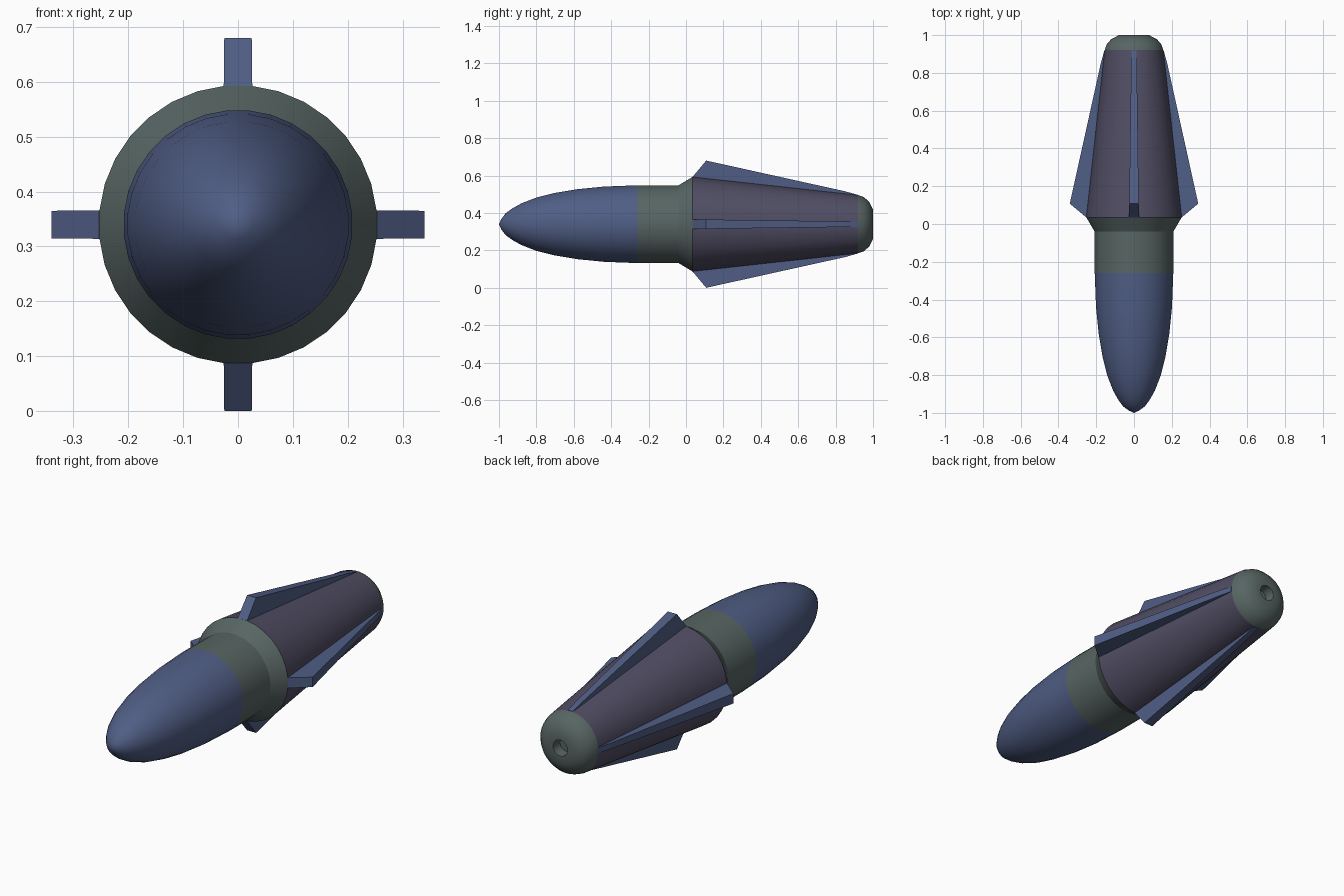
import bpy, bmesh, math
from mathutils import Matrix

if "Cube" in bpy.data.objects:
    bpy.data.objects.remove(bpy.data.objects["Cube"])

AXIS_Z = 0.34     # height of the body axis
SEGMENTS = 32


def material(name, rgb):
    m = bpy.data.materials.new(name)
    m.diffuse_color = (*rgb, 1)
    m.use_nodes = True
    m.node_tree.nodes["Principled BSDF"].inputs["Base Color"].default_value = m.diffuse_color
    return m


blue = material("slate blue", (0.080, 0.112, 0.235))
green = material("grey green", (0.095, 0.130, 0.125))
purple = material("dusky purple", (0.080, 0.075, 0.125))


def finish(bm, name, mat, smooth):
    mesh = bpy.data.meshes.new(name)
    bm.to_mesh(mesh)
    bm.free()
    mesh.materials.append(mat)
    ob = bpy.data.objects.new(name, mesh)
    bpy.context.collection.objects.link(ob)
    if smooth:
        bpy.ops.object.select_all(action='DESELECT')
        ob.select_set(True)
        bpy.context.view_layer.objects.active = ob
        bpy.ops.object.shade_smooth_by_angle(angle=math.radians(30))
    return ob


def lathe(name, profile, mat):
    """Revolve (y, radius) points, front to back, about the body axis."""
    bm = bmesh.new()
    rings = []
    for y, r in profile:
        angles = [(j + 0.5) * math.tau / SEGMENTS for j in range(SEGMENTS)]
        rings.append([bm.verts.new((r * math.cos(a), y, AXIS_Z + r * math.sin(a))) for a in angles])
    for a, b in zip(rings, rings[1:]):
        for j in range(SEGMENTS):
            k = (j + 1) % SEGMENTS
            bm.faces.new((a[j], b[j], b[k], a[k]))
    bmesh.ops.remove_doubles(bm, verts=bm.verts, dist=1e-5)
    return finish(bm, name, mat, True)


# Rounded nose
lathe("nose", [(-1, 0), (-0.988, 0.027), (-0.965, 0.058), (-0.93, 0.084), (-0.88, 0.112),
               (-0.8, 0.143), (-0.7, 0.168), (-0.58, 0.188), (-0.44, 0.202), (-0.26, 0.209)], blue)

# Straight collar with flared rim
lathe("collar", [(-0.26, 0.209), (-0.04, 0.209), (0.035, 0.254)], green)

# Tapered rear body
lathe("rear_body", [(0.035, 0.254), (0.92, 0.156)], purple)

# Rounded tail cap with a recessed hole
lathe("tail_cap", [(0.92, 0.156), (0.95, 0.146), (0.978, 0.122), (1.0, 0.08), (1.0, 0.04),
                   (0.95, 0.036), (0.95, 0)], green)


# Four tapering fins
def fin(name, angle):
    outline = [(0.035, 0.22), (0.035, 0.253), (0.108, 0.34), (0.85, 0.176), (0.918, 0.157), (0.918, 0.12)]
    bm = bmesh.new()
    sides = []
    for s in (-1, 1):
        sides.append([bm.verts.new((s * (0.0265 - 0.0135 * y), y, r)) for y, r in outline])
    left, right = sides
    bm.faces.new(left)
    bm.faces.new(right[::-1])
    for i in range(len(outline)):
        k = (i + 1) % len(outline)
        bm.faces.new((left[i], right[i], right[k], left[k]))
    bmesh.ops.recalc_face_normals(bm, faces=bm.faces)
    bm.transform(Matrix.Translation((0, 0, AXIS_Z)) @ Matrix.Rotation(angle, 4, 'Y'))
    finish(bm, name, blue, False)


for i, side in enumerate(("top", "right", "bottom", "left")):
    fin(side + "_fin", i * math.pi / 2)
